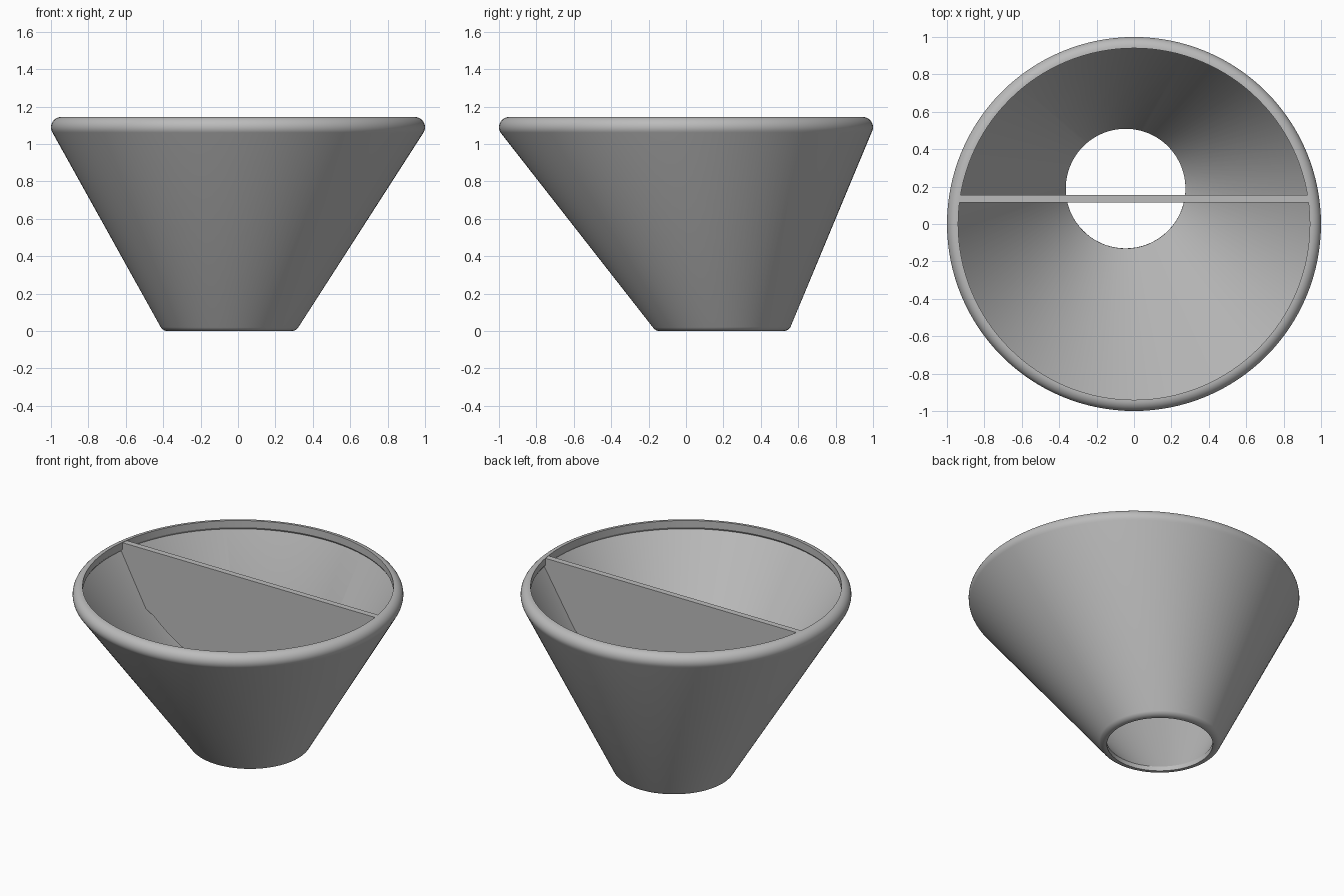
import bpy, bmesh, math

cube = bpy.data.objects.get("Cube")
if cube:
    bpy.data.objects.remove(cube)

SEGMENTS = 128
Z_LOW, Z_HIGH = 0.025, 1.06      # ends of the slanted wall

grey = bpy.data.materials.new("plain grey")
grey.use_nodes = True
colour = (0.5, 0.5, 0.5, 1)
grey.diffuse_color = colour
grey.node_tree.nodes["Principled BSDF"].inputs["Base Color"].default_value = colour


def make_object(name, bm):
    bmesh.ops.recalc_face_normals(bm, faces=bm.faces)
    mesh = bpy.data.meshes.new(name)
    bm.to_mesh(mesh)
    bm.free()
    mesh.materials.append(grey)
    obj = bpy.data.objects.new(name, mesh)
    bpy.context.collection.objects.link(obj)
    bpy.ops.object.select_all(action='DESELECT')
    obj.select_set(True)
    bpy.context.view_layer.objects.active = obj
    bpy.ops.object.shade_smooth_by_angle(angle=math.radians(25))
    return obj


def centre(z):
    """Axis of the skewed cone at height z."""
    t = min(1, max(0, (Z_HIGH - z) / (Z_HIGH - Z_LOW)))
    return -0.045 * t, 0.19 * t


def arc(r, z, radius, start, end, steps=10):
    angles = [math.radians(start + (end - start) * i / steps) for i in range(steps + 1)]
    return [(r + radius * math.cos(a), z + radius * math.sin(a)) for a in angles]


# Skewed funnel: closed wall section swept round, rounded foot and rim
section = [(0.32, 0)]
section += arc(0.33, 0.045, 0.045, -90, -31)
section += arc(0.945, 1.09, 0.055, -31, 90)
section += [(0.94, 1.145), (0.94, 1.1), (0.95, 1.085), (0.32, 0.03)]
bm = bmesh.new()
rings = []
for r, z in section:
    cx, cy = centre(z)
    rings.append([bm.verts.new((cx + r * math.cos(a), cy + r * math.sin(a), z))
                  for a in (math.tau * i / SEGMENTS for i in range(SEGMENTS))])
for lower, upper in zip(rings, rings[1:] + rings[:1]):
    for i in range(SEGMENTS):
        j = (i + 1) % SEGMENTS
        bm.faces.new((lower[i], lower[j], upper[j], upper[i]))
make_object("funnel", bm)


# Divider plate: ends buried in the wall, lower edge a shallow arc
PLATE_Y, THICKNESS = 0.135, 0.04


def wall_x(z, side):
    cx, cy = centre(z)
    r = 0.345 + 0.62 * (z - 0.03) / 1.055
    return cx + side * math.sqrt(r * r - (PLATE_Y - cy) ** 2)


outline = [(-0.938, 1.142), (wall_x(1.08, -1), 1.08), (wall_x(0.76, -1), 0.76)]
outline += arc(0, 1.467, 1.03, 227, 313, 32)
outline += [(wall_x(0.74, 1), 0.74), (wall_x(1.08, 1), 1.08), (0.938, 1.142)]
bm = bmesh.new()
front = bm.faces.new([bm.verts.new((x, PLATE_Y - THICKNESS / 2, z)) for x, z in outline])
extruded = bmesh.ops.extrude_face_region(bm, geom=[front], use_keep_orig=True)
moved = [v for v in extruded["geom"] if isinstance(v, bmesh.types.BMVert)]
bmesh.ops.translate(bm, verts=moved, vec=(0, THICKNESS, 0))
make_object("divider_plate", bm)
